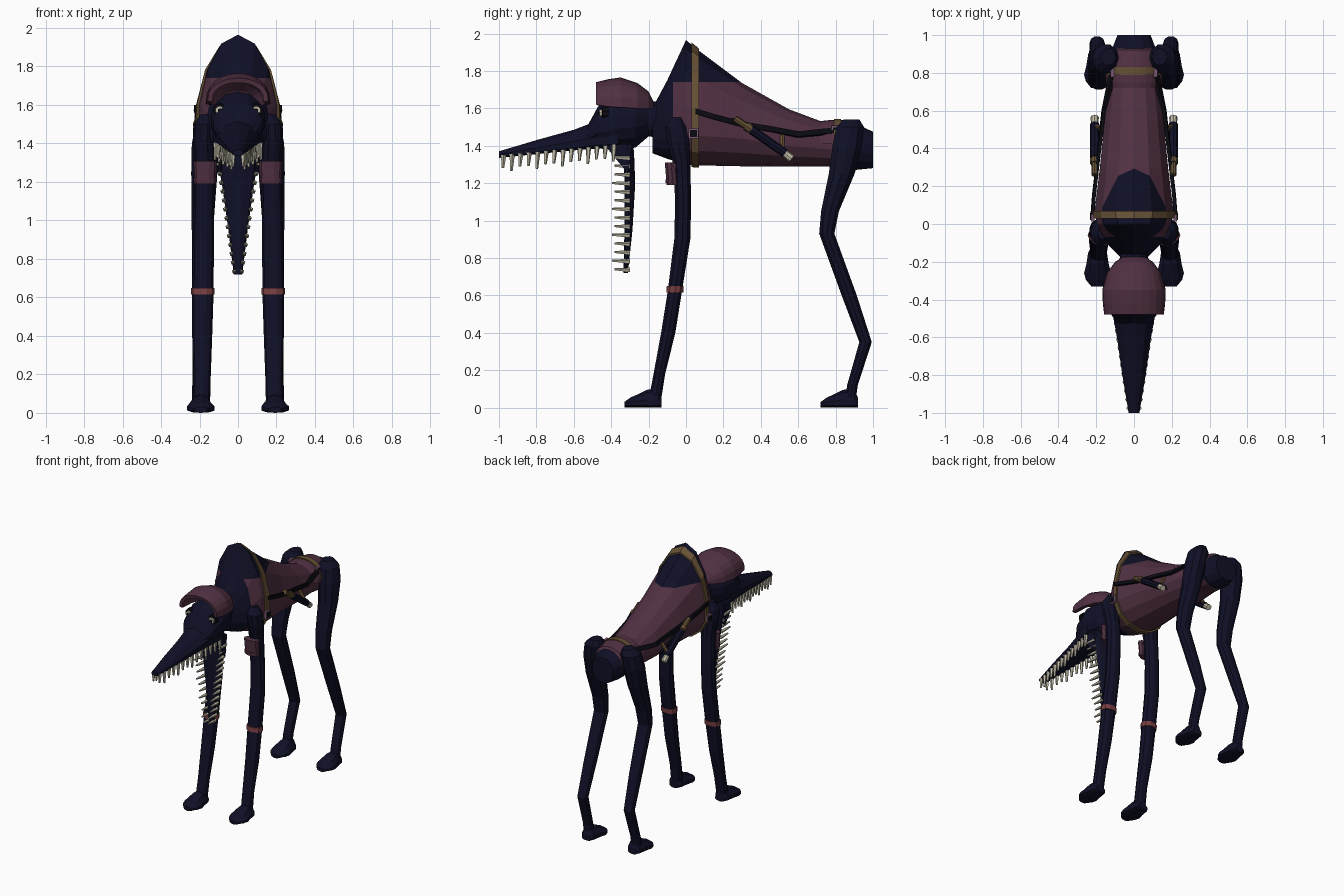
import bpy, bmesh, math
from mathutils import Vector

cube = bpy.data.objects.get("Cube")
if cube:
    bpy.data.objects.remove(cube, do_unlink=True)


def material(name, rgb):
    m = bpy.data.materials.new(name)
    m.use_nodes = True
    m.diffuse_color = (*rgb, 1)
    m.node_tree.nodes["Principled BSDF"].inputs["Base Color"].default_value = (*rgb, 1)
    return m


navy = material("navy skin", (.005, .005, .02))
plum = material("plum cloth", (.082, .03, .055))
tan = material("tan leather", (.13, .08, .035))
bone = material("bone", (.52, .48, .37))
rust = material("rust band", (.19, .05, .055))
mauve = material("mauve buckle", (.2, .1, .18))
black = material("black", (.003, .003, .006))
SIDES = (("left", 1), ("right", -1))


def finish(bm, name, *mats):
    bmesh.ops.recalc_face_normals(bm, faces=bm.faces[:])
    me = bpy.data.meshes.new(name)
    bm.to_mesh(me)
    bm.free()
    ob = bpy.data.objects.new(name, me)
    bpy.context.collection.objects.link(ob)
    for m in mats:
        me.materials.append(m)
    return ob


def loft(rings, closed=True, caps=True):
    """Skin a list of equally long point rings."""
    bm = bmesh.new()
    rows = [[bm.verts.new(p) for p in r] for r in rings]
    n = len(rows[0])
    for a, b in zip(rows, rows[1:]):
        for i in range(n if closed else n - 1):
            j = (i + 1) % n
            bm.faces.new((a[i], a[j], b[j], b[i]))
    if caps:
        bm.faces.new(rows[0])
        bm.faces.new(rows[-1])
    return bm


def ring_y(y, zb, zt, w, zm, xc=0, n=14, grow=0, lo=0, hi=1):
    """Egg-shaped section facing along y; lo and hi pick part of the turn."""
    pts = []
    full = hi - lo == 1
    for i in range(n if full else n + 1):
        a = 2 * math.pi * (lo + (hi - lo) * i / n)
        c = math.cos(a)
        h = (zt - zm if c > 0 else zm - zb) + grow
        pts.append((xc + (w + grow) * math.sin(a), y, zm + h * c))
    return pts


def ring_z(z, y0, y1, x, rx, n=10):
    return [(x + rx * math.cos(t), (y0 + y1) / 2 + (y1 - y0) / 2 * math.sin(t), z)
            for t in (2 * math.pi * i / n for i in range(n))]


def rod(name, a, b, r1, r2, mat, n=8):
    a, b = Vector(a), Vector(b)
    bm = bmesh.new()
    bmesh.ops.create_cone(bm, cap_ends=True, segments=n, radius1=r1, radius2=r2, depth=(b - a).length)
    q = (b - a).to_track_quat('Z', 'Y')
    for v in bm.verts:
        v.co = q @ v.co + (a + b) / 2
    return finish(bm, name, mat)


def box(name, c, size, mat):
    bm = bmesh.new()
    bmesh.ops.create_cube(bm, size=1)
    for v in bm.verts:
        v.co = Vector(c) + Vector(p * q for p, q in zip(v.co, size))
    return finish(bm, name, mat)


def solidify(ob, t, offset=-1):
    mod = ob.modifiers.new("thickness", 'SOLIDIFY')
    mod.thickness, mod.offset = t, offset


# Body: y, bottom, top, half width, height of widest point
BODY = [(-.18, 1.36, 1.60, .07, 1.46), (-.1, 1.33, 1.75, .15, 1.46), (0, 1.30, 1.965, .2, 1.5),
        (.06, 1.295, 1.915, .215, 1.5), (.3, 1.29, 1.735, .185, 1.48), (.55, 1.29, 1.595, .16, 1.43),
        (.75, 1.29, 1.52, .135, 1.41), (.9, 1.27, 1.52, .13, 1.4), (1, 1.28, 1.475, .09, 1.38)]


def section(y):
    for a, b in zip(BODY, BODY[1:]):
        if y <= b[0]:
            t = (y - a[0]) / (b[0] - a[0])
            return [p + (q - p) * t for p, q in zip(a, b)]
    return BODY[-1]


def surface_x(y, z):
    _, zb, zt, w, zm = section(y)
    t = (z - zm) / (zt - zm if z > zm else zm - zb)
    return w * math.sqrt(max(0, 1 - t * t))


bm = loft([ring_y(*s) for s in BODY])
for co, no in (((0, -.07, 0), (0, 1, 0)), ((0, .87, 0), (0, 1, 0)), ((0, 0, 1.74), (0, 0, 1))):
    bmesh.ops.bisect_plane(bm, geom=bm.verts[:] + bm.edges[:] + bm.faces[:], plane_co=co, plane_no=no)
for f in bm.faces:  # vest wraps the trunk below the hump
    c = f.calc_center_median()
    f.material_index = int(-.07 < c.y < .87 and c.z < 1.74)
finish(bm, "body", navy, plum)

# Harness bands and rump pad follow the body sections
finish(loft([ring_y(*section(y), grow=g) for y, g in ((.03, 0), (.03, .012), (.07, .012), (.07, 0))],
            caps=False), "chest_strap", tan)
finish(loft([ring_y(*section(y), grow=g, lo=-.25, hi=.25) for y, g in
             ((.72, 0), (.75, .016), (.84, .018), (.92, .012), (.93, 0))], closed=False, caps=False),
       "rump_pad", plum)
finish(loft([ring_y(*section(y), grow=g, lo=-.22, hi=.22) for y, g in
             ((.79, 0), (.79, .024), (.83, .024), (.83, 0))], closed=False, caps=False), "rump_strap", tan)

# Skull and upper jaw
HEAD = [(-.53, 1.4, 1.5, .09, 1.44), (-.47, 1.385, 1.61, .13, 1.49), (-.38, 1.38, 1.67, .145, 1.52),
        (-.27, 1.39, 1.67, .13, 1.53), (-.2, 1.45, 1.64, .08, 1.54), (-.12, 1.44, 1.63, .07, 1.53)]
finish(loft([ring_y(*s) for s in HEAD]), "head", navy)
SNOUT = [(-1, 1.335, 1.37, .03, 1.345), (-.8, 1.355, 1.43, .065, 1.37), (-.6, 1.375, 1.485, .095, 1.395),
         (-.47, 1.385, 1.535, .12, 1.41), (-.36, 1.385, 1.56, .135, 1.42)]
finish(loft([ring_y(*s, n=10) for s in SNOUT]), "upper_jaw", navy)

# Hanging lower jaw
JAW = [(.72, -.335, -.31, 0, .022), (.95, -.33, -.285, 0, .05), (1.2, -.33, -.27, 0, .085),
       (1.33, -.335, -.275, 0, .11), (1.42, -.36, -.28, 0, .115)]
finish(loft([ring_z(*s) for s in JAW]), "lower_jaw", navy)

# Cap: arched shell open at the front and underneath
CAP = [(-.48, 1.62, 1.74, .158), (-.42, 1.61, 1.755, .165), (-.35, 1.605, 1.765, .168),
       (-.26, 1.6, 1.735, .145), (-.2, 1.6, 1.69, .1), (-.175, 1.6, 1.64, .06)]
arches = []
for y, zb, zt, w in CAP:
    angles = [math.pi * i / 12 for i in range(13)]
    arches.append([(w * math.cos(a), y, zb + (zt - zb) * math.sin(a) ** .8) for a in angles])
solidify(finish(loft(arches, closed=False, caps=False), "cap", plum), .025)

# Limbs: z, front y, back y, x, half width
FRONT = [(.05, -.2, -.13, .19, .045), (.18, -.175, -.11, .187, .045), (.4, -.135, -.055, .186, .052),
         (.62, -.1, -.02, .183, .056), (.9, -.065, .025, .18, .055), (1.1, -.06, .03, .176, .053),
         (1.3, -.07, .025, .172, .053), (1.42, -.105, .02, .178, .057), (1.5, -.115, .005, .175, .055),
         (1.55, -.08, -.02, .165, .03)]
REAR = [(.05, .85, .91, .2, .04), (.12, .86, .92, .2, .038), (.35, .925, .995, .195, .04),
        (.6, .83, .915, .19, .048), (.93, .71, .795, .185, .055), (1.05, .72, .82, .182, .06),
        (1.25, .76, .905, .175, .068), (1.4, .78, .945, .165, .075), (1.5, .8, .955, .15, .07),
        (1.54, .84, .93, .135, .04)]
# Foot: y from the heel, top, half width
FOOT = [(-.2, .03, .035), (-.165, .055, .065), (-.13, .07, .075), (-.08, .095, .062),
        (-.02, .1, .052), (0, .05, .04)]

for side, s in SIDES:
    for limb, rows, heel in (("front", FRONT, -.13), ("rear", REAR, .92)):
        finish(loft([ring_z(z, a, b, s * x, r) for z, a, b, x, r in rows]), f"{side}_{limb}_leg", navy)
        finish(loft([ring_y(heel + y, 0, t, w, .018, xc=s * .193, n=10) for y, t, w in FOOT]),
               f"{side}_{limb}_foot", navy)
    # Bands on the front legs
    finish(loft([ring_z(1.19, -.105, -.035, s * .17, .055), ring_z(1.31, -.115, -.045, s * .17, .06)]),
           f"{side}_upper_band", plum)
    for z in (1.2, 1.285):
        finish(loft([ring_z(z, -.11, -.04, s * .17, .06), ring_z(z + .02, -.112, -.04, s * .17, .061)]),
               f"{side}_band_rim", plum)
    finish(loft([ring_z(.615, -.108, -.012, s * .183, .062), ring_z(.65, -.105, -.01, s * .183, .062)]),
           f"{side}_lower_band", rust)

    # Jaw hinge flap
    tri = ((-.44, 1.41), (-.29, 1.41), (-.31, 1.25))
    finish(loft([[(s * x, y, z) for y, z in tri] for x in (.085, .112)]), f"{side}_cheek", navy)

    # Eyes
    for part, y, r, m in (("socket", -.452, .04, black), ("eye", -.464, .026, bone), ("pupil", -.47, .011, black)):
        rod(f"{side}_{part}", (s * .09, -.42, 1.572), (s * .096, y, 1.572), r, r * .85, m, 10)

    # Teeth along both jaws
    for i in range(14):
        t = i / 13
        y, size = -.975 + .59 * t, .055 + .02 * (i % 3 == 1)
        x, z = s * (.026 + .088 * t), 1.35 + .055 * t
        rod(f"{side}_upper_tooth", (x, y, z), (x * 1.05, y - .004, z - size - .015), .015, .007, bone, 5)
        z, x = .735 + .6 * t, s * (.018 + .088 * t)
        rod(f"{side}_lower_tooth", (x, -.3, z), (x * 1.08, -.34 - size * .75, z + .004), .014, .006, bone, 5)

    # Side straps lying on the vest
    for name, path in (("long", ((.05, 1.585), (.15, 1.555), (.3, 1.515), (.45, 1.49), (.6, 1.46), (.8, 1.48))),
                       ("short", ((.25, 1.535), (.35, 1.49), (.45, 1.43), (.53, 1.37)))):
        rows = [[(s * (surface_x(y, z + d) + .012), y, z + d) for d in (.014, -.014)] for y, z in path]
        solidify(finish(loft(rows, closed=False, caps=False), f"{side}_{name}_strap", black), .018, 0)

    # Buckles
    for y, z in ((.04, 1.465), (.805, 1.48)):
        x = s * (surface_x(y, z) + .012)
        box(f"{side}_buckle", (x, y, z), (.02, .055, .055), mauve)
        box(f"{side}_buckle_centre", (x + s * .01, y, z), (.008, .036, .036), black)

    # Sheathed blade hung from the strap
    x = s * .208
    rod(f"{side}_handle", (x, .26, 1.545), (x, .4, 1.455), .018, .018, tan)
    rod(f"{side}_sheath", (x, .35, 1.485), (x, .53, 1.36), .024, .024, navy)
    rod(f"{side}_sheath_tip", (x, .515, 1.37), (x, .565, 1.33), .019, .022, bone)
    rod(f"{side}_handle_ring", (x, .32, 1.507), (x, .345, 1.49), .025, .025, tan)
    rod(f"{side}_sheath_hanger", (s * .14, .515, 1.47), (x, .515, 1.375), .013, .013, tan, 6)
